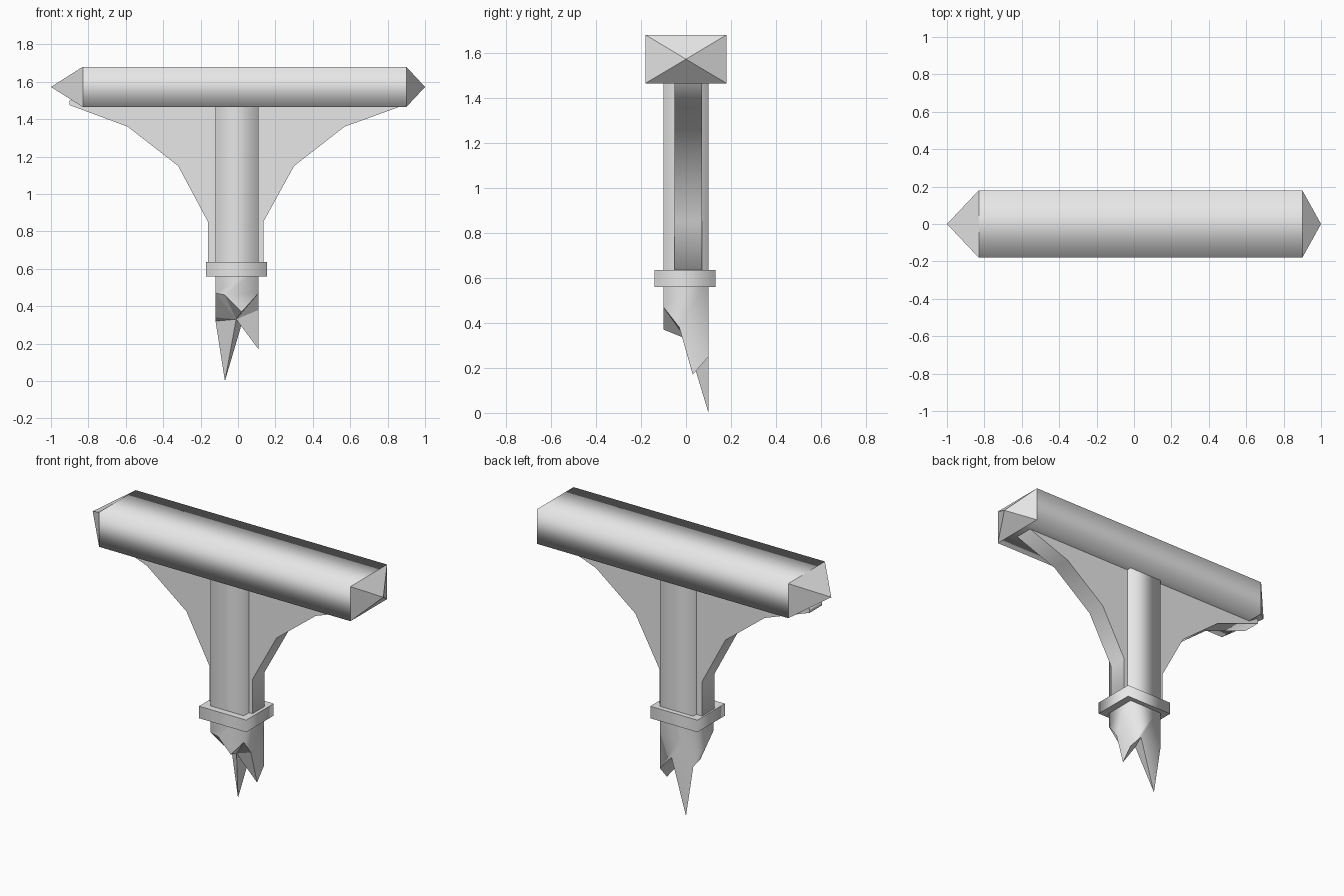
import bpy
import bmesh

cube = bpy.data.objects.get("Cube")
if cube:
    bpy.data.objects.remove(cube, do_unlink=True)

grey = bpy.data.materials.new("plain_grey")
grey.use_nodes = True
grey.diffuse_color = (0.8, 0.8, 0.8, 1)
grey.node_tree.nodes["Principled BSDF"].inputs["Base Color"].default_value = (0.8, 0.8, 0.8, 1)


def finish(name, bm):
    bmesh.ops.recalc_face_normals(bm, faces=bm.faces)
    mesh = bpy.data.meshes.new(name)
    bm.to_mesh(mesh)
    bm.free()
    mesh.materials.append(grey)
    obj = bpy.data.objects.new(name, mesh)
    bpy.context.collection.objects.link(obj)
    return obj


def prism(name, outline, axis, low, high):
    """Extrude a 2D outline along an axis, with smooth walls and sharp flat ends."""
    bm = bmesh.new()

    def vert(p, d):
        co = list(p)
        co.insert(axis, d)
        return bm.verts.new(co)

    a = [vert(p, low) for p in outline]
    b = [vert(p, high) for p in outline]
    ends = [bm.faces.new(a), bm.faces.new(b)]
    for i in range(len(a)):
        j = (i + 1) % len(a)
        bm.faces.new((a[i], a[j], b[j], b[i])).smooth = True
    for face in ends:
        for e in face.edges:
            e.smooth = False
    return finish(name, bm)


def rect(x0, x1, y0, y1):
    return [(x0, y0), (x1, y0), (x1, y1), (x0, y1)]


# Crossbeam with a pointed cap at each end
beam = rect(-0.18, 0.18, 1.465, 1.68)
prism("crossbeam", beam, 0, -0.83, 0.90)
for name, base, tip in (("right_beam_point", -0.83, -1), ("left_beam_point", 0.90, 1)):
    bm = bmesh.new()
    ring = [bm.verts.new((base, y, z)) for y, z in beam]
    apex = bm.verts.new((tip, 0, 1.572))
    for i in range(4):
        bm.faces.new((ring[i], ring[(i + 1) % 4], apex))
    bm.faces.new(ring)
    finish(name, bm)

# Post shaft and collar
prism("post", rect(-0.12, 0.11, -0.10, 0.10), 2, 0.60, 1.47)
prism("collar", rect(-0.17, 0.155, -0.14, 0.13), 2, 0.56, 0.635)

# Flared bracket between post and beam
bracket = [(-0.16, 0.60), (-0.16, 0.85), (-0.32, 1.15), (-0.59, 1.36),
           (-0.90, 1.475), (-0.90, 1.50), (0.86, 1.50), (0.86, 1.465),
           (0.57, 1.36), (0.30, 1.15), (0.135, 0.85), (0.135, 0.60)]
prism("bracket", bracket, 1, -0.05, 0.07)

# Splintered foot: four walls with jagged lower edges and a fan of broken faces
walls = [
    [(-0.12, -0.10, 0.47), (-0.07, -0.10, 0.46), (0.02, -0.10, 0.37), (0.11, -0.10, 0.47)],
    [(0.11, -0.10, 0.47), (0.11, -0.03, 0.38), (0.11, 0.03, 0.17), (0.11, 0.10, 0.25)],
    [(0.11, 0.10, 0.25), (0.03, 0.10, 0.34), (-0.07, 0.10, 0.005), (-0.12, 0.10, 0.32)],
    [(-0.12, 0.10, 0.32), (-0.12, 0.03, 0.34), (-0.12, -0.04, 0.41), (-0.12, -0.10, 0.47)],
]
bm = bmesh.new()
loop = [bm.verts.new(p) for wall in walls for p in wall[:-1]]
top = [bm.verts.new((wall[0][0], wall[0][1], 0.60)) for wall in walls]
centre = bm.verts.new((-0.01, 0.0, 0.33))
bm.faces.new(top)
n = len(loop)
for k in range(4):
    lower = [loop[(3 * k + i) % n] for i in range(4)]
    bm.faces.new([top[k]] + lower + [top[(k + 1) % 4]]).smooth = True
for i in range(n):
    face = bm.faces.new((loop[i], loop[(i + 1) % n], centre))
    for e in face.edges:
        e.smooth = False
# Shift the lowest splinter exactly onto the ground
drop = min(v.co.z for v in bm.verts)
for v in bm.verts:
    if v.co.z < 0.1:
        v.co.z -= drop
finish("splintered_foot", bm)
